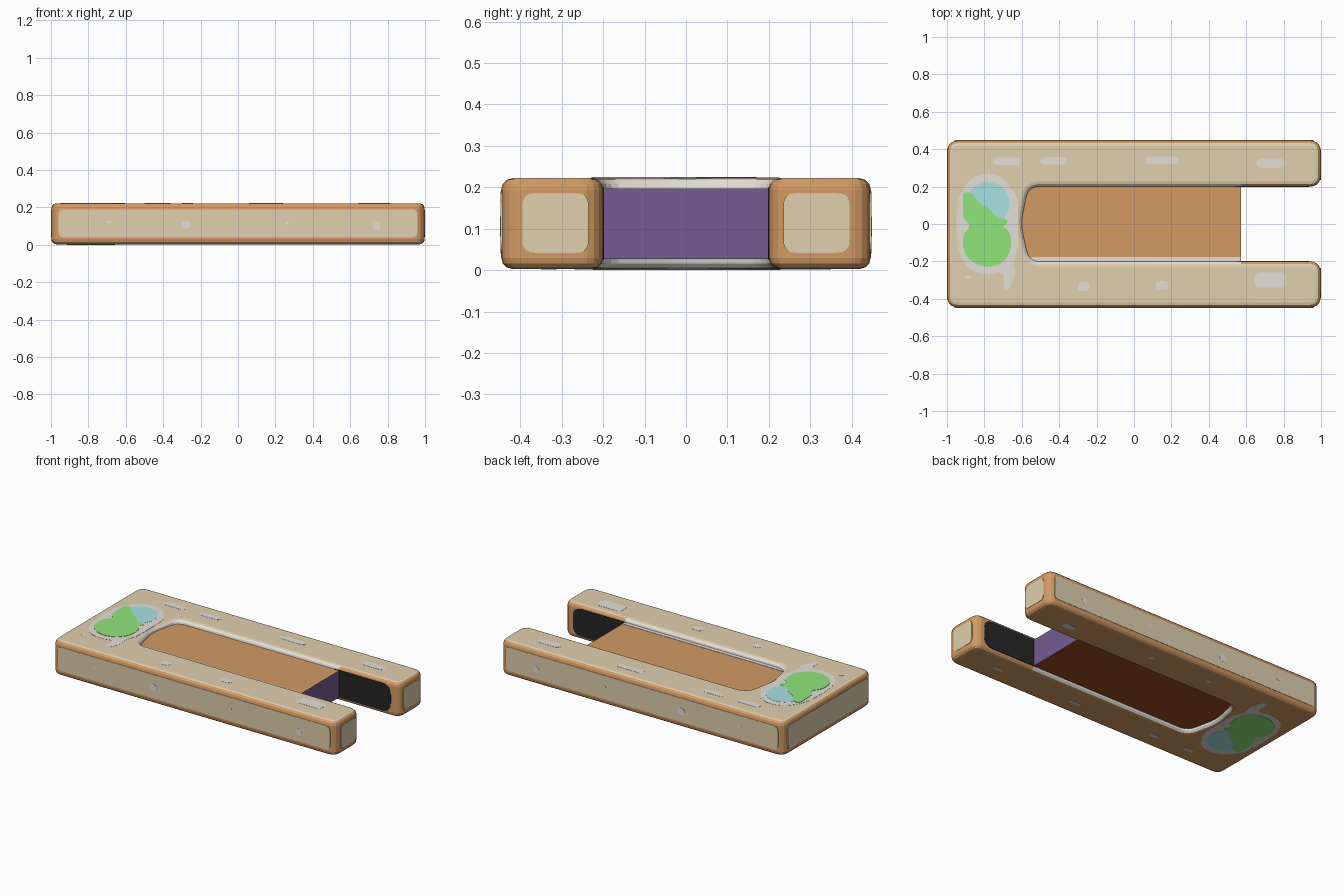
import bpy, bmesh, math
from mathutils import Vector

if "Cube" in bpy.data.objects:
    bpy.data.objects.remove(bpy.data.objects["Cube"])


def material(name, hex_code):
    m = bpy.data.materials.new(name)
    lin = []
    for i in (0, 2, 4):
        c = int(hex_code[i:i + 2], 16) / 255
        lin.append(c / 12.92 if c <= 0.04045 else ((c + 0.055) / 1.055) ** 2.4)
    m.diffuse_color = (*lin, 1)
    m.use_nodes = True
    m.node_tree.nodes["Principled BSDF"].inputs["Base Color"].default_value = m.diffuse_color
    return m


TAN = material("pale_tan", "E0D0AE")
BROWN = material("wood_brown", "D39A64")
GREY = material("light_grey", "E4DFD8")
GREEN = material("leaf_green", "90E67A")
BLUE = material("pale_blue", "AAE2E4")
BLACK = material("near_black", "262626")
PURPLE = material("purple", "765C92")
DARK = material("dark_red_brown", "984A20")


def rounded(pts, r, n=5):
    """Round every corner of a closed 2D outline."""
    pts = [Vector(p) for p in pts]
    out = []
    for i, p in enumerate(pts):
        a, b = pts[i - 1] - p, pts[(i + 1) % len(pts)] - p
        s = p + a.normalized() * min(r, a.length * 0.48)
        e = p + b.normalized() * min(r, b.length * 0.48)
        for k in range(n + 1):
            t = k / n
            out.append(s * (1 - t) ** 2 + p * 2 * t * (1 - t) + e * t * t)
    return out


def rect(u0, u1, v0, v1, r=0.03):
    return rounded([(u0, v0), (u1, v0), (u1, v1), (u0, v1)], r)


def ellipse(cu, cv, ru, rv, n=24):
    return [Vector((cu + ru * math.cos(2 * math.pi * i / n),
                    cv + rv * math.sin(2 * math.pi * i / n))) for i in range(n)]


def prism(pts, origin, u, v, low, high):
    """Outline in the u-v plane, extruded along the normal u x v."""
    o, u, v = Vector(origin), Vector(u), Vector(v)
    n = u.cross(v)
    bm = bmesh.new()
    face = bm.faces.new([bm.verts.new(o + u * p[0] + v * p[1] + n * low) for p in pts])
    ext = bmesh.ops.extrude_face_region(bm, geom=[face])
    verts = [e for e in ext["geom"] if isinstance(e, bmesh.types.BMVert)]
    bmesh.ops.translate(bm, verts=verts, vec=n * (high - low))
    bmesh.ops.recalc_face_normals(bm, faces=bm.faces)
    return bm


def finish(bm, name, mats):
    me = bpy.data.meshes.new(name)
    bm.to_mesh(me)
    bm.free()
    ob = bpy.data.objects.new(name, me)
    bpy.context.collection.objects.link(ob)
    for m in mats:
        me.materials.append(m)
    return ob


def plate(name, pts, origin, u, v, mat, proud=0.002):
    return finish(prism(pts, origin, u, v, -0.003, proud), name, [mat])


X, Y, Z = Vector((1, 0, 0)), Vector((0, 1, 0)), Vector((0, 0, 1))
HX, HY, Z0, Z1, SLOT, CORE = 0.998, 0.446, 0.003, 0.222, 0.2, 0.572

# U-shaped frame: rounded outline, bevelled rims, grey slot lining
outline = rounded([(-HX, -HY), (HX, -HY), (HX, -SLOT), (-0.56, -SLOT),
                   (-0.605, 0), (-0.565, SLOT), (HX, SLOT), (HX, HY), (-HX, HY)], 0.06)
bm = prism(outline, (0, 0, 0), X, Y, Z0, Z1)
rim = [e for e in bm.edges if abs(e.verts[0].co.z - e.verts[1].co.z) < 1e-5]
bmesh.ops.bevel(bm, geom=rim, offset=0.027, segments=3, profile=0.5, affect='EDGES')
bmesh.ops.bisect_plane(bm, geom=bm.verts[:] + bm.edges[:] + bm.faces[:],
                       plane_co=(CORE, 0, 0), plane_no=(1, 0, 0))
bm.normal_update()
for f in bm.faces:
    c = f.calc_center_median()
    in_slot = abs(c.y) < 0.24 and -0.66 < c.x < CORE
    if f.normal.z > 0.9:
        f.material_index = 0
    elif f.normal.z > -0.9 and in_slot:
        f.material_index = 2
    else:
        f.material_index = 1
frame = finish(bm, "frame", [TAN, BROWN, GREY])
bpy.context.view_layer.objects.active = frame
frame.select_set(True)
bpy.ops.object.shade_smooth_by_angle(angle=math.radians(14))

# Core block in the slot: brown top, purple end, dark underside
bm = prism([(-0.63, -0.205), (CORE, -0.205), (CORE, 0.205), (-0.63, 0.205)],
           (0, 0, 0), X, Y, 0.027, 0.197)
for f in bm.faces:
    f.material_index = 1 if f.normal.x > 0.9 else 2 if f.normal.z < -0.9 else 0
finish(bm, "core_block", [BROWN, PURPLE, DARK])
plate("core_edge_strip", rect(-0.56, CORE, -0.202, -0.176, 0.005),
      (0, 0, 0.197), X, Y, GREY)

# Pale panels inset on the outer sides and ends
long_panel = rect(-0.96, 0.96, 0.04, 0.19)
plate("front_panel", long_panel, (0, -HY, 0), X, Z, TAN)
plate("back_panel", long_panel, (0, HY, 0), -X, Z, TAN)
plate("left_panel", rect(-0.405, 0.405, 0.04, 0.19), (-HX, 0, 0), -Y, Z, TAN)
for s, side in ((-1, "front"), (1, "back")):
    a, b = sorted((s * 0.235, s * 0.395))
    plate(side + "_arm_end_panel", rect(a, b, 0.042, 0.186), (HX, 0, 0), Y, Z, TAN)
    # Dark panel on the inner wall of each arm, past the core
    a, b = sorted((s * 0.5, s * 0.935))
    plate(side + "_inner_panel", rect(a, b, 0.026, 0.2, 0.06),
          (0, s * SLOT, 0), X * s, Z, BLACK)

# Worn spots on the long sides
for i, (x, z, w, h) in enumerate([(-0.28, 0.108, 0.05, 0.045), (0.74, 0.1, 0.04, 0.04),
                                  (-0.69, 0.122, 0.03, 0.014), (0.26, 0.117, 0.02, 0.02)]):
    for s, side in ((1, "front"), (-1, "back")):
        plate(f"{side}_spot_{i}", ellipse(x * s, z, w / 2, h / 2, 10),
              (0, -s * HY, 0), X * s, Z, GREY, 0.003)

# Painted emblem and worn patches, repeated on top and (turned over) underneath
halo = [(-0.95, 0), (-0.94, 0.15), (-0.87, 0.25), (-0.78, 0.275), (-0.7, 0.25),
        (-0.66, 0.19), (-0.62, 0.14), (-0.62, -0.14), (-0.65, -0.2), (-0.63, -0.26),
        (-0.665, -0.35), (-0.7, -0.35), (-0.69, -0.25), (-0.78, -0.275),
        (-0.88, -0.25), (-0.94, -0.15)]
leaf = [(-0.915, 0.17), (-0.87, 0.17), (-0.82, 0.1), (-0.78, 0.09), (-0.73, 0.03),
        (-0.68, 0.03), (-0.675, 0), (-0.71, -0.01), (-0.66, -0.04), (-0.655, -0.14),
        (-0.7, -0.21), (-0.78, -0.235), (-0.86, -0.21), (-0.915, -0.15), (-0.915, -0.05),
        (-0.87, -0.01), (-0.915, 0.03), (-0.915, 0.12)]
patches = [(-0.68, 0.335, 0.15, 0.04), (-0.43, 0.337, 0.14, 0.04), (0.15, 0.34, 0.18, 0.04),
           (0.73, 0.325, 0.15, 0.05), (-0.27, -0.335, 0.06, 0.05),
           (0.15, -0.328, 0.07, 0.045), (0.73, -0.3, 0.17, 0.08), (-0.89, -0.285, 0.03, 0.02)]
for side, z, v, k in (("top", Z1, Y, 0.5), ("bottom", Z0, -Y, 0.25)):
    o = (0, 0, z)
    plate(side + "_emblem_halo", rounded(halo, 0.06), o, X, v, GREY, 0.001)
    plate(side + "_emblem_blue", ellipse(-0.78, 0.11, 0.115, 0.115), o, X, v, BLUE, 0.002)
    plate(side + "_emblem_green", rounded(leaf, 0.05, 3), o, X, v, GREEN, 0.003)
    for i, (x, y, w, h) in enumerate(patches):
        plate(f"{side}_worn_patch_{i}",
              rect(x - w * k, x + w * k, y - h * k, y + h * k, 0.03), o, X, v, GREY, 0.001)
